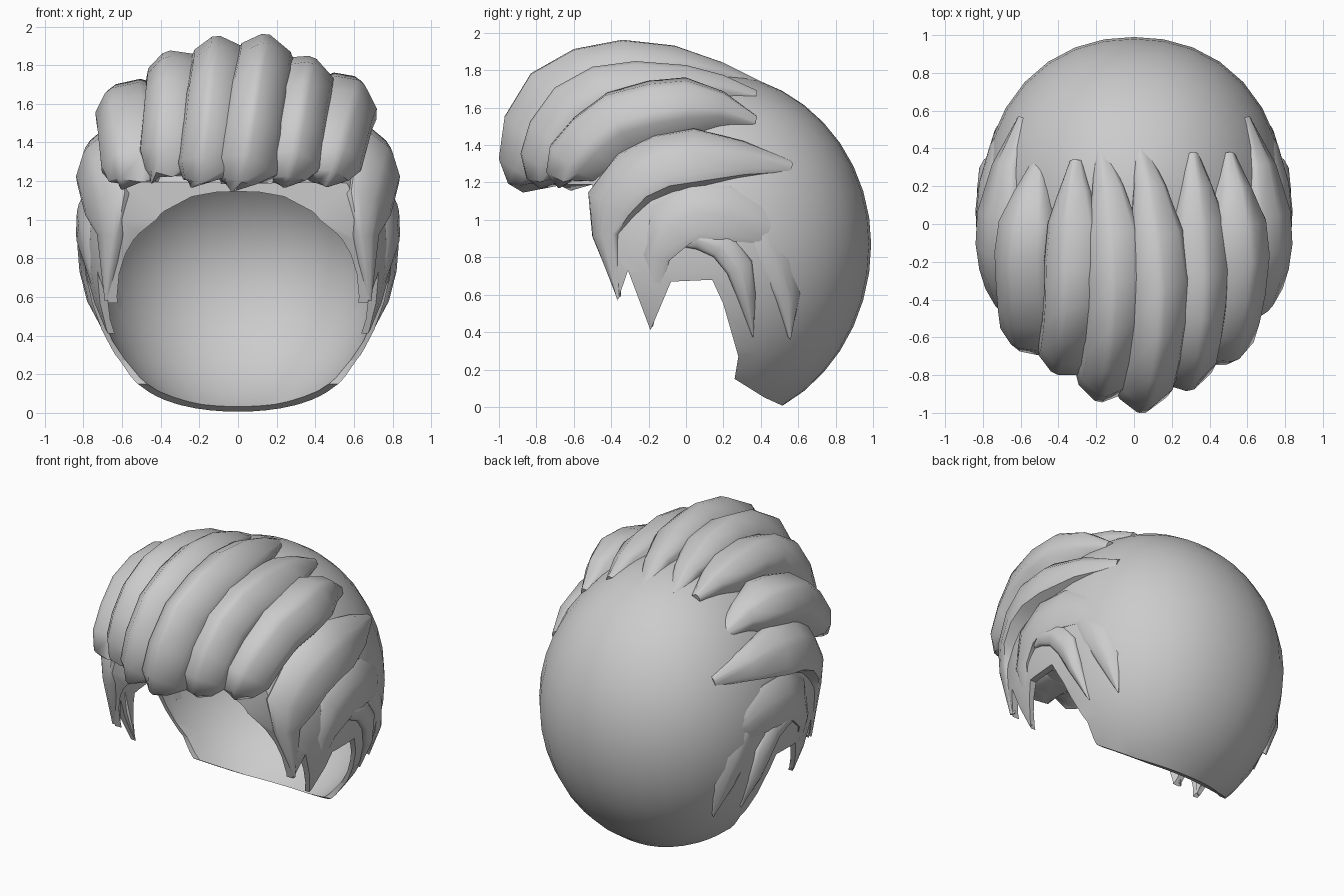
import bpy, bmesh, math
from mathutils import Vector

if "Cube" in bpy.data.objects:
    bpy.data.objects.remove(bpy.data.objects["Cube"])

hair = bpy.data.materials.new("grey_hair")
hair.diffuse_color = (0.6, 0.6, 0.6, 1)
hair.use_nodes = True
hair.node_tree.nodes["Principled BSDF"].inputs["Base Color"].default_value = hair.diffuse_color
C = Vector((0, 0.12, 0.87))           # centre of the head


def smooth(ob, angle):
    bpy.ops.object.select_all(action='DESELECT')
    ob.select_set(True)
    bpy.context.view_layer.objects.active = ob
    bpy.ops.object.shade_smooth_by_angle(angle=math.radians(angle))


def finish(bm, name, angle=40):
    bmesh.ops.recalc_face_normals(bm, faces=bm.faces)
    me = bpy.data.meshes.new(name)
    bm.to_mesh(me)
    bm.free()
    ob = bpy.data.objects.new(name, me)
    bpy.context.collection.objects.link(ob)
    me.materials.append(hair)
    smooth(ob, angle)
    return ob


def on_head(d, rx=0.8, ry=0.87, up=0.92, down=0.97):
    """Point of the head surface in unit-sphere direction d."""
    u, v, w = d
    r = math.hypot(u, v)
    k = 1
    if r > 1e-5:                      # squarer towards the temples
        p = 2.5 if v < 0 else 2.15
        k = r / (abs(u) ** p + abs(v) ** p) ** (1 / p)
    return Vector((rx * u * k, ry * v * k, w * (up if w > 0 else down)))


def head(name, centre, *radii):
    bm = bmesh.new()
    bmesh.ops.create_uvsphere(bm, u_segments=32, v_segments=20, radius=1)
    for v in bm.verts:
        v.co = centre + on_head(v.co, *radii)
    return finish(bm, name)


# Hair cap: hollow head shape trimmed by a side outline with sideburns and ear notch
outline = [(1.2, -0.3), (1.2, 2.1), (-1.2, 2.1), (-1.2, 1.19), (-0.5, 1.19),
           (-0.5, 1.0), (-0.43, 0.8), (-0.365, 0.57), (-0.31, 0.73),
           (-0.19, 0.41), (-0.08, 0.67), (0.14, 0.68), (0.2, 0.55),
           (0.28, 0.27), (0.26, 0.15), (0.42, 0.05), (0.53, 0.0), (0.6, -0.3)]
bm = bmesh.new()
f = bm.faces.new([bm.verts.new((-1.2, y, z)) for y, z in outline])
ext = bmesh.ops.extrude_face_region(bm, geom=[f])
bmesh.ops.translate(bm, vec=(2.4, 0, 0),
                    verts=[g for g in ext['geom'] if isinstance(g, bmesh.types.BMVert)])
trim = finish(bm, "trim_cutter")
inner = head("inner_cutter", Vector((0, 0.12, 0.72)), 0.74, 0.8, 0.68, 0.76)
cap = head("hair_cap", C)
for cutter, op in ((inner, 'DIFFERENCE'), (trim, 'INTERSECT')):
    m = cap.modifiers.new(op.lower(), 'BOOLEAN')
    m.object, m.operation, m.solver = cutter, op, 'EXACT'
bpy.context.view_layer.update()
me = bpy.data.meshes.new_from_object(
    cap.evaluated_get(bpy.context.evaluated_depsgraph_get()))
cap.modifiers.clear()
cap.data = me
smooth(cap, 40)
for cutter in (inner, trim):
    bpy.data.objects.remove(cutter)

SECTION = [(-0.95, 1), (-1.05, 0.45), (-0.85, 0.25), (-0.12, 0.0), (0.15, 0),
           (0.75, 0.2), (0.95, 0.42), (0.9, 1)]


def lock(name, path, width, tip=0.35, flip=1, floor=None):
    """Ridged lock following its crest line, sunk down to the head surface."""
    pts = [Vector(p) for p in path]
    bm = bmesh.new()
    rings, n = [], len(pts)
    for i, p in enumerate(pts):
        t = (pts[min(i + 1, n - 1)] - pts[max(i - 1, 0)]).normalized()
        out = p - C
        # surface point beneath the crest
        d = Vector((out.x / 0.8, out.y / 0.87, out.z / (0.92 if out.z > 0 else 0.97)))
        base = C + on_head(d.normalized()) * 0.95
        depth = max((p - base).length, 0.03)
        nrm = out.normalized()
        side = t.cross(nrm).normalized() * flip
        s = i / (n - 1)
        w = width * min(1, 0.2 + 3 * s, tip + 3.2 * (1 - s))
        if floor is None:             # side locks thin out to a point
            depth = min(depth, 0.02 + 2.5 * w)
        ring = []
        for a, b in SECTION:
            q = p + side * (a * w) - nrm * (b * depth)
            if floor is not None:     # fringe ends are cut level underneath
                q.z = max(q.z, floor + 0.05 * abs(a))
            ring.append(bm.verts.new(q))
        rings.append(ring)
    k = len(SECTION)
    for r0, r1 in zip(rings, rings[1:]):
        for j in range(k):
            bm.faces.new((r0[j], r0[(j + 1) % k], r1[(j + 1) % k], r1[j]))
    bm.faces.new(rings[0])
    bm.faces.new(rings[-1])
    return finish(bm, name, 50)


def crest(profile, x_root, x_mid, x_tip):
    """Gives a (y, z) crest a sideways bow."""
    n = len(profile) - 1
    out = []
    for i, (y, z) in enumerate(profile):
        s = i / n
        x = (x_root + (x_mid - x_root) * math.sin(min(1, s * 2.6) * math.pi / 2)
             if s < 0.4 else x_mid + (x_tip - x_mid) * ((s - 0.4) / 0.6) ** 1.1)
        out.append((x, y, z))
    return out


# Swept-up fringe locks, from the middle outwards
high = [(0.42, 1.73), (0.2, 1.84), (-0.06, 1.93), (-0.34, 1.96), (-0.6, 1.91),
        (-0.83, 1.78), (-0.97, 1.55), (-1.0, 1.33), (-0.95, 1.2), (-0.87, 1.14)]
mid = [(0.38, 1.69), (0.2, 1.77), (0, 1.82), (-0.27, 1.84), (-0.5, 1.81),
       (-0.7, 1.7), (-0.83, 1.52), (-0.88, 1.35), (-0.85, 1.22), (-0.78, 1.16)]
low = [(0.38, 1.55), (0.2, 1.67), (0, 1.73), (-0.2, 1.71), (-0.43, 1.65),
       (-0.6, 1.52), (-0.72, 1.38), (-0.74, 1.25), (-0.68, 1.17)]
lock("fringe_centre", crest(high, 0.03, 0.15, -0.03), 0.16, floor=1.14)
lock("fringe_inner_left",
     crest([(y * 0.94, z - 0.01) for y, z in high], -0.18, -0.11, -0.24), 0.16, floor=1.16)
lock("fringe_inner_right", crest(mid, 0.32, 0.39, 0.24), 0.16, floor=1.16)
lock("fringe_outer_left",
     crest([(y * 0.9, z + 0.03) for y, z in mid], -0.32, -0.37, -0.45), 0.16, floor=1.18)
lock("fringe_side_right", crest(low, 0.52, 0.64, 0.46), 0.17, floor=1.16)
lock("fringe_side_left",
     crest([(y * 0.9, z - 0.04) for y, z in low], -0.52, -0.67, -0.6), 0.17, floor=1.15)

# Locks on the sides of the head, mirrored
temple = [(0.61, 0.57, 1.3), (0.72, 0.32, 1.36), (0.78, 0.05, 1.39), (0.79, -0.15, 1.36),
          (0.76, -0.32, 1.27), (0.72, -0.45, 1.1), (0.7, -0.46, 0.92), (0.69, -0.37, 0.58)]
over_ear = [(0.66, 0.62, 0.92), (0.76, 0.42, 0.98), (0.815, 0.22, 1.05), (0.83, 0.05, 1.06),
            (0.82, -0.1, 0.98), (0.79, -0.18, 0.8), (0.68, -0.19, 0.42)]
ear_rim = [(0.81, -0.08, 0.88), (0.83, 0.06, 0.9), (0.83, 0.19, 0.86), (0.82, 0.29, 0.74),
           (0.78, 0.33, 0.58), (0.67, 0.36, 0.37)]
behind_ear = [(0.76, 0.32, 1.02), (0.76, 0.42, 0.92), (0.735, 0.5, 0.76), (0.69, 0.56, 0.58),
              (0.6, 0.56, 0.36)]
for side, s in (("right", 1), ("left", -1)):
    for name, path, width in (("temple_lock", temple, 0.17),
                              ("over_ear_lock", over_ear, 0.15),
                              ("ear_rim_lock", ear_rim, 0.075),
                              ("behind_ear_lock", behind_ear, 0.09)):
        lock(f"{name}_{side}", [(x * s, y, z) for x, y, z in path], width, 0.03, s)
